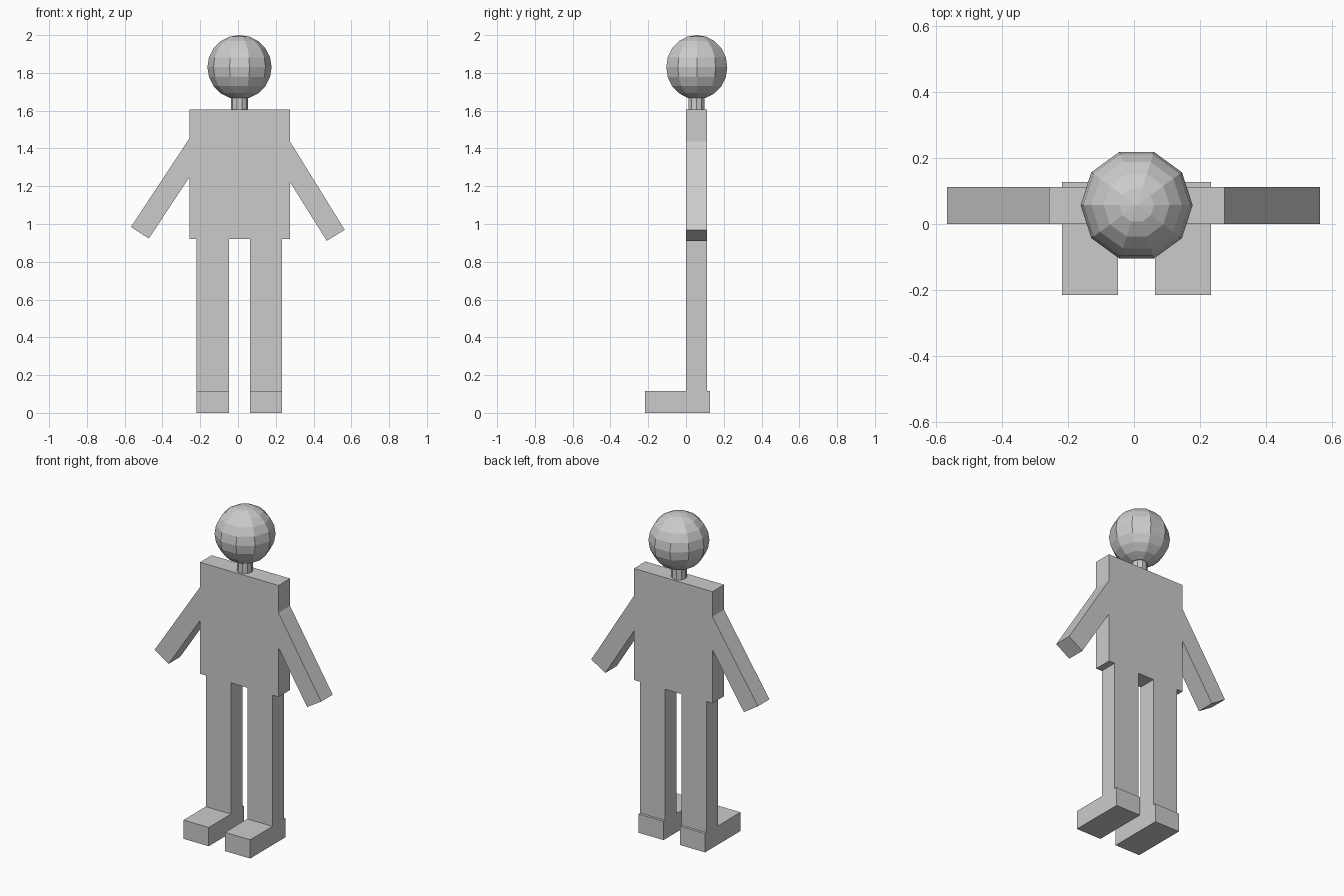
import bpy, bmesh

if "Cube" in bpy.data.objects:
    bpy.data.objects.remove(bpy.data.objects["Cube"])

BACK, FRONT = 0.112, 0.0


def slab(name, outline, y0=FRONT, y1=BACK):
    """Extrude an x-z outline along y."""
    bm = bmesh.new()
    face = bm.faces.new([bm.verts.new((x, y0, z)) for x, z in outline])
    ext = bmesh.ops.extrude_face_region(bm, geom=[face])
    moved = [v for v in ext["geom"] if isinstance(v, bmesh.types.BMVert)]
    bmesh.ops.translate(bm, verts=moved, vec=(0, y1 - y0, 0))
    bmesh.ops.recalc_face_normals(bm, faces=bm.faces)
    mesh = bpy.data.meshes.new(name)
    bm.to_mesh(mesh)
    bm.free()
    obj = bpy.data.objects.new(name, mesh)
    bpy.context.collection.objects.link(obj)
    return obj


def box(name, x0, x1, z0, z1, y0=FRONT, y1=BACK):
    return slab(name, [(x0, z0), (x1, z0), (x1, z1), (x0, z1)], y0, y1)


def spun(name, add):
    """Ten-sided round part with a corner pointing along x."""
    bm = bmesh.new()
    add(bm)
    # bring a corner of the decagon onto the x axis
    mesh = bpy.data.meshes.new(name)
    corner = max(bm.verts, key=lambda v: (round(v.co.xy.length, 4), v.co.x))
    angle = corner.co.xy.to_3d().to_2d().angle_signed((1, 0))
    bm.to_mesh(mesh)
    bm.free()
    obj = bpy.data.objects.new(name, mesh)
    obj.rotation_euler.z = -angle
    bpy.context.collection.objects.link(obj)
    return obj


# Torso
box("torso", -0.258, 0.275, 0.92, 1.605)

# Legs and feet
for side, x0, x1 in (("left", -0.219, -0.048), ("right", 0.063, 0.234)):
    box(side + "_leg", x0, x1, 0.115, 0.92)
    box(side + "_foot", x0, x1, 0.0, 0.115, -0.216, 0.128)

# Arms angled down from the torso sides
slab("left_arm", [(-0.258, 1.452), (-0.567, 0.984), (-0.472, 0.923), (-0.258, 1.247)])
slab("right_arm", [(0.275, 1.437), (0.565, 0.969), (0.47, 0.911), (0.275, 1.222)])

# Neck
neck = spun("neck", lambda bm: bmesh.ops.create_cone(
    bm, cap_ends=True, segments=10, radius1=0.045, radius2=0.045, depth=0.09))
neck.location = (0.008, 0.056, 1.645)

# Head
head = spun("head", lambda bm: bmesh.ops.create_uvsphere(
    bm, u_segments=10, v_segments=10, radius=0.17))
head.location = (0.008, 0.057, 1.83)
